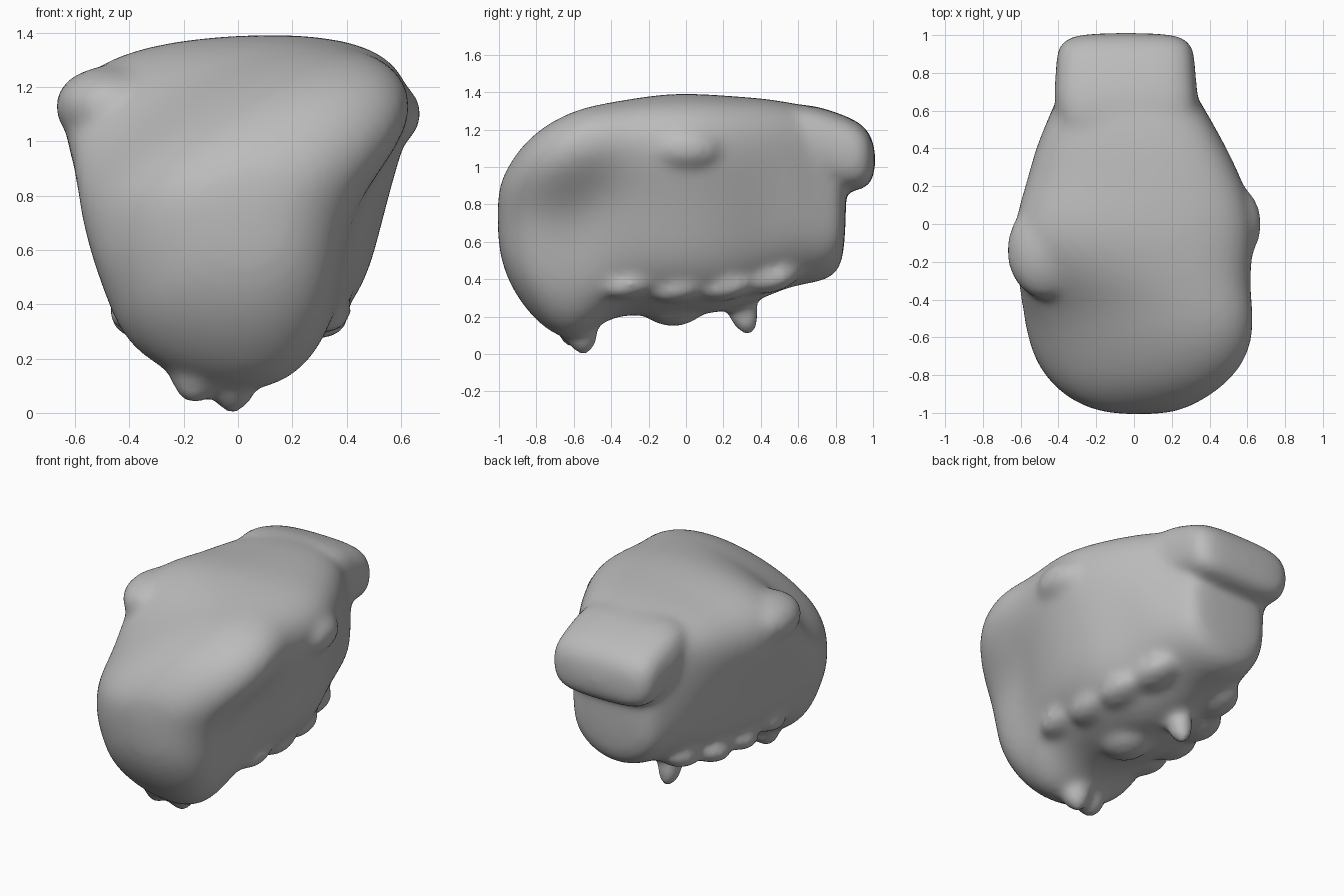
import bpy, bmesh, math
from mathutils import Matrix, Vector

old = bpy.data.objects.get("Cube")
if old:
    bpy.data.objects.remove(old, do_unlink=True)

clay = bpy.data.materials.new("grey clay")
clay.diffuse_color = (0.5, 0.5, 0.5, 1)
clay.use_nodes = True
clay.node_tree.nodes["Principled BSDF"].inputs["Base Color"].default_value = (0.5, 0.5, 0.5, 1)

# Half outlines from top to bottom: (share of half width, share of height)
TORSO = [(0, 1), (.45, .99), (.8, .945), (.97, .85), (1, .73), (.94, .56),
         (.85, .38), (.75, .2), (.46, .06), (0, 0)]
SLAB = [(0, 1), (.5, .99), (.85, .93), (1, .72), (1, .35), (.88, .08), (.5, 0), (0, 0)]

bm = bmesh.new()


def loft(profile, stations):
    """Skin sections given as y, left x, right x, top, bottom, taper left, taper right, tilt."""
    rings = []
    for y, x0, x1, top, bottom, k0, k1, tilt in stations:
        mid, half = (x0 + x1) / 2, (x1 - x0) / 2

        def point(w, h, side):
            k = k1 if side > 0 else k0
            w = min(1, w * (1 - k * min(.3, 1.5 * max(0, .77 - h))))
            x = mid + side * w * half
            drop = tilt * h * ((x1 - x) / (x1 - x0)) ** 2
            return bm.verts.new((x, y, bottom + (top - bottom) * h - drop))

        rings.append([point(w, h, 1) for w, h in profile]
                     + [point(w, h, -1) for w, h in profile[-2:0:-1]])
    n = len(rings[0])
    for a, b in zip(rings, rings[1:]):
        for i in range(n):
            bm.faces.new((a[i], a[(i + 1) % n], b[(i + 1) % n], b[i]))
    bm.faces.new(rings[0])
    bm.faces.new(rings[-1][::-1])


def lump(place, size, turn=0):
    """Add an ellipsoid, turned about x."""
    m = (Matrix.Translation(Vector(place)) @ Matrix.Rotation(math.radians(turn), 4, 'X')
         @ Matrix.Diagonal((*size, 1)))
    bmesh.ops.create_icosphere(bm, subdivisions=2, radius=1, matrix=m)


# Main mass, front to back
loft(TORSO, [
    (-1.01, -.12, .18, .88, .58, 0, .2, .05),
    (-.96, -.29, .33, 1.02, .39, -.2, .2, .15),
    (-.86, -.43, .5, 1.18, .22, -.3, .6, .28),
    (-.72, -.53, .63, 1.3, .08, -.2, 1.1, .38),
    (-.57, -.58, .67, 1.37, .04, 0, 1.2, .4),
    (-.44, -.60, .66, 1.39, .16, 0, .8, .33),
    (-.3, -.63, .63, 1.4, .19, .2, .3, .18),
    (-.12, -.66, .65, 1.41, .18, .25, .2, .07),
    (.05, -.64, .65, 1.41, .19, .2, .2, .06),
    (.22, -.58, .59, 1.4, .2, .1, .1, .07),
    (.4, -.53, .5, 1.385, .27, 0, 0, .06),
    (.55, -.46, .41, 1.36, .34, -.4, -.4, .04),
    (.68, -.4, .33, 1.32, .36, -.7, -.7, 0),
    (.79, -.35, .27, 1.25, .39, -.9, -.9, 0),
    (.86, -.28, .22, 1.15, .5, -1, -1, 0)])

# Slab at the back
loft(SLAB, [
    (.4, -.36, .3, 1.33, 1.0, 0, 0, 0),
    (.62, -.43, .35, 1.345, .93, 0, 0, 0),
    (.76, -.42, .33, 1.31, .89, 0, 0, 0),
    (.88, -.415, .325, 1.265, .87, 0, 0, 0),
    (.96, -.40, .31, 1.22, .88, 0, 0, 0),
    (1.015, -.3, .22, 1.12, .95, 0, 0, 0)])

# Shoulder knobs over the hollows on the sides
lump((.5, .0, 1.1), (.19, .24, .15))
lump((-.47, -.14, 1.13), (.22, .28, .16))
# Drips under the front and the middle
lump((-.02, -.57, .14), (.1, .1, .16), 15)
lump((-.16, -.6, .16), (.1, .1, .14))
lump((-.1, .3, .25), (.08, .09, .17), 15)
lump((.0, -.07, .25), (.16, .18, .11))
# Shallow folds along the lower edge on both sides
for side in (-1, 1):
    for y, x, z in ((-.3, .33, .37), (-.03, .32, .35), (.22, .3, .36), (.45, .24, .4)):
        lump((side * x - .03, y, z), (.13, .17, .08), 12)

bmesh.ops.recalc_face_normals(bm, faces=bm.faces)
mesh = bpy.data.meshes.new("body")
bm.to_mesh(mesh)
bm.free()
mesh.materials.append(clay)
body = bpy.data.objects.new("body", mesh)
bpy.context.collection.objects.link(body)

# Round the parts, then fuse them into one soft skin
rounding = body.modifiers.new("rounding", 'SUBSURF')
rounding.levels = rounding.render_levels = 2
fuse = body.modifiers.new("fuse", 'REMESH')
fuse.mode = 'VOXEL'
fuse.voxel_size = .022
fuse.use_smooth_shade = True
soften = body.modifiers.new("soften", 'SMOOTH')
soften.factor = .5
soften.iterations = 20
